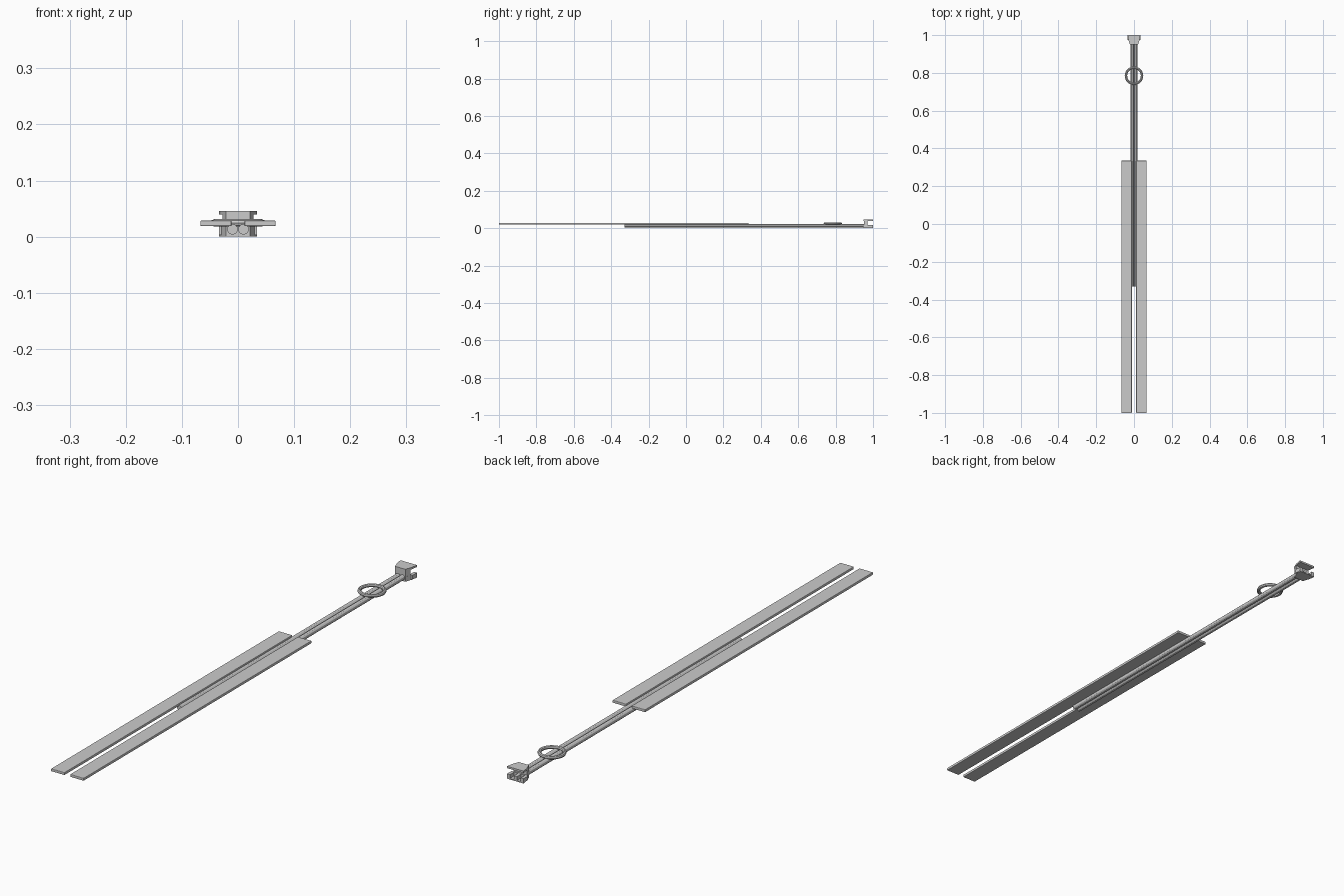
import bpy, bmesh, math

if "Cube" in bpy.data.objects:
    bpy.data.objects.remove(bpy.data.objects["Cube"])


def prism(name, pts, z0, z1, bevel=0.0):
    """Extrude an xy outline between two heights."""
    bm = bmesh.new()
    base = bm.faces.new([bm.verts.new((x, y, z0)) for x, y in pts])
    ext = bmesh.ops.extrude_face_region(bm, geom=[base])
    for v in ext["geom"]:
        if isinstance(v, bmesh.types.BMVert):
            v.co.z = z1
    bmesh.ops.recalc_face_normals(bm, faces=bm.faces)
    me = bpy.data.meshes.new(name)
    bm.to_mesh(me)
    bm.free()
    ob = bpy.data.objects.new(name, me)
    bpy.context.collection.objects.link(ob)
    if bevel:
        mod = ob.modifiers.new("Bevel", "BEVEL")
        mod.width = bevel
        mod.segments = 2
    return ob


def box(name, x0, x1, y0, y1, z0, z1, bevel=0.0):
    return prism(name, [(x0, y0), (x1, y0), (x1, y1), (x0, y1)], z0, z1, bevel)


def mirrored(pts):
    """Complete an outline from its right half."""
    return pts + [(-x, y) for x, y in reversed(pts)]


# paired flat blades and the paired round rods beneath them
for side, s in (("left", -1), ("right", 1)):
    xs = sorted((s * 0.0115, s * 0.067))
    box(side + "_blade", xs[0], xs[1], -1.0, 0.335, 0.0185, 0.0285, 0.002)

    bpy.ops.mesh.primitive_cylinder_add(
        vertices=12, radius=0.0095, depth=1.29,
        location=(s * 0.0098, 0.315, 0.0130), rotation=(math.pi / 2, 0, 0))
    rod = bpy.context.object
    rod.name = side + "_rod"
    bpy.ops.object.shade_smooth_by_angle()

# ring resting across the rods
bpy.ops.mesh.primitive_torus_add(
    major_segments=32, minor_segments=8, major_radius=0.0425,
    minor_radius=0.0065, location=(0, 0.785, 0.0245))
ring = bpy.context.object
ring.name = "ring"
bpy.ops.object.shade_smooth_by_angle()

# flared end head: top jaw, web and forked lower jaw
outline = mirrored([(0.021, 0.95), (0.030, 0.975), (0.034, 1.0)])
prism("top_jaw", outline, 0.039, 0.046)
prism("head_web", mirrored([(0.021, 0.951), (0.028, 0.970)]), 0.017, 0.040)
prism("lower_jaw_back", mirrored([(0.021, 0.95), (0.030, 0.975)]), 0.001, 0.018)
prism("lower_jaw_floor", outline, 0.0, 0.004)
for name, x in (("left_prong", -0.028), ("middle_prong", 0), ("right_prong", 0.028)):
    box(name, x - 0.006, x + 0.006, 0.973, 1.0, 0.003, 0.018)
